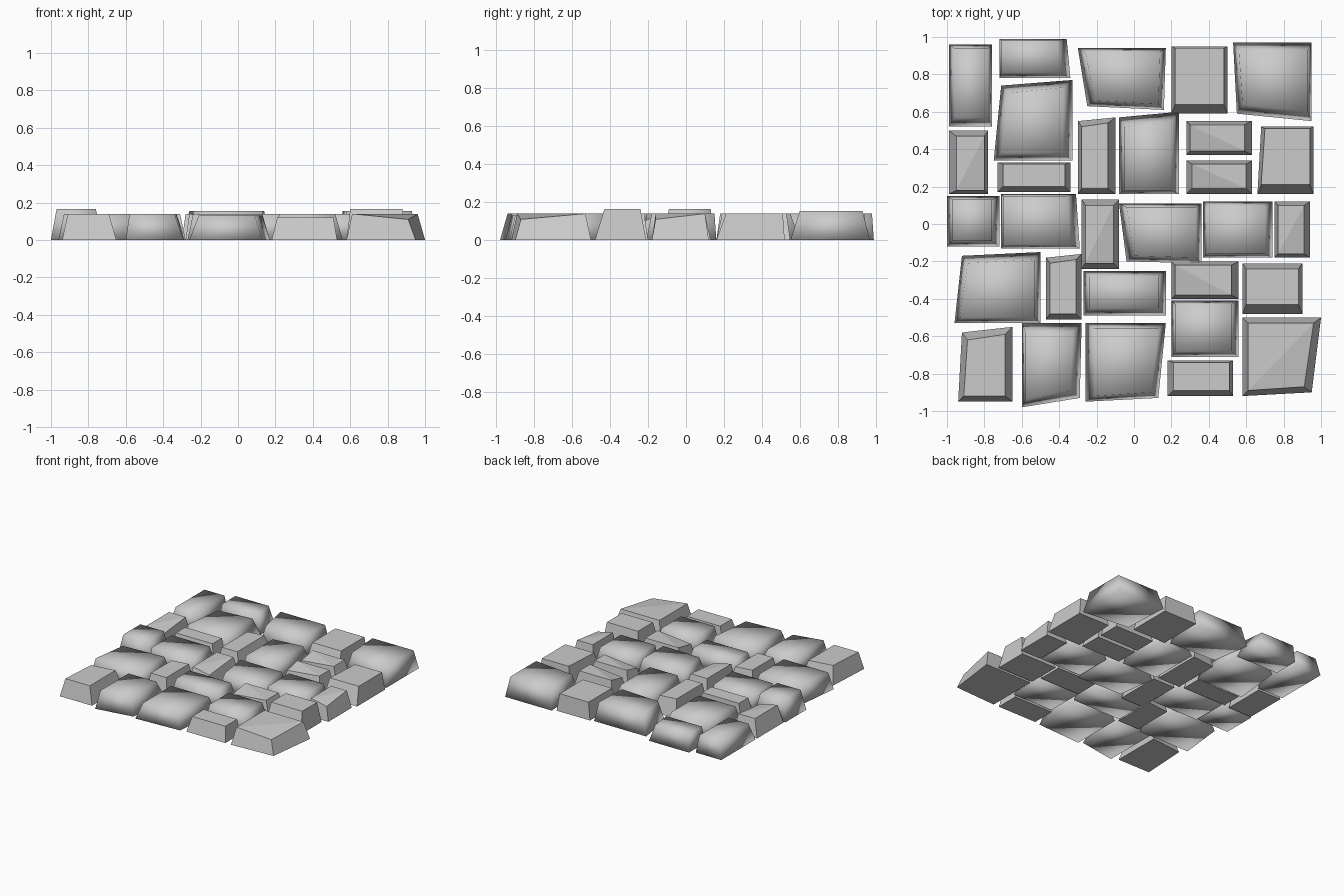
import bpy
import bmesh

cube = bpy.data.objects.get("Cube")
if cube:
    bpy.data.objects.remove(cube, do_unlink=True)

grey = bpy.data.materials.new("stone grey")
grey.use_nodes = True
colour = (.6, .6, .6, 1)
grey.diffuse_color = colour
grey.node_tree.nodes["Principled BSDF"].inputs["Base Color"].default_value = colour

CORNERS = ("sw", "se", "ne", "nw")
REGULAR, TALL = .14, .165


def stone(name, west, east, south, north, inset=(.03, .03, .03, .03),
          height=REGULAR, soft=True, dip=None, **nudge):
    """Tapered block: base bounds, top insets (west, east, south, north),
    optional corner shifts, and an optional lowered top corner."""
    bm = bmesh.new()
    w, e, s, n = inset
    base_xy = dict(sw=(west, south), se=(east, south), ne=(east, north), nw=(west, north))
    inward = dict(sw=(w, s), se=(-e, s), ne=(-e, -n), nw=(w, -n))
    base, top = [], []
    for key in CORNERS:
        shift = nudge.get(key, (0, 0))
        x, y = (a + b for a, b in zip(base_xy[key], shift))
        dx, dy = inward[key]
        base.append(bm.verts.new((x, y, 0)))
        z = height - (.03 if key == dip else 0)
        top.append(bm.verts.new((x + dx, y + dy, z)))
    bm.faces.new(base[::-1])
    for i in range(4):
        j = (i + 1) % 4
        bm.faces.new((base[i], base[j], top[j], top[i]))
    # The top is split along the fold beside the lowered corner
    k = CORNERS.index(dip) if dip else 0
    ring = top[k:] + top[:k]
    bm.faces.new((ring[0], ring[1], ring[3]))
    bm.faces.new((ring[1], ring[2], ring[3]))
    bmesh.ops.recalc_face_normals(bm, faces=bm.faces)
    for face in bm.faces:
        face.smooth = soft
    mesh = bpy.data.meshes.new(name)
    bm.to_mesh(mesh)
    bm.free()
    mesh.materials.append(grey)
    bpy.context.collection.objects.link(bpy.data.objects.new(name, mesh))


# Back row
stone("back_left_corner_stone", -.99, -.76, .52, .96, (.03, .02, .05, .02))
stone("back_left_flat_stone", -.72, -.34, .78, .99, (.01, .05, .03, .01), ne=(-.02, 0))
stone("back_middle_stone", -.3, .17, .61, .94, (.04, .03, .03, .02), height=.155,
      sw=(.05, .02), se=(-.01, 0))
stone("back_right_flat_stone", .2, .5, .59, .95, (.02, .02, .05, .01), soft=False)
stone("back_right_corner_stone", .53, .95, .55, .97, (.03, .02, .05, .04), height=.155,
      sw=(.02, .04))

# Second row
stone("large_left_stone", -.75, -.33, .34, .77, (.04, .05, .04, .04),
      nw=(.04, -.03))
stone("narrow_left_stone", -.73, -.34, .17, .33, (.03, .03, .03, .01), soft=False)
stone("left_edge_folded_stone", -.99, -.78, .16, .5, (.04, .02, .02, .03),
      soft=False, dip="se")
stone("upright_left_stone", -.3, -.1, .16, .57, (.02, .04, .03, .03), soft=False,
      nw=(0, -.02))
stone("upright_middle_stone", -.08, .24, .16, .6, (.03, .04, .02, .05), nw=(0, -.03))
stone("upper_folded_stone", .28, .63, .37, .55, (.02, .04, .02, .02),
      soft=False, dip="sw")
stone("lower_folded_stone", .28, .63, .16, .34, (.03, .03, .03, .02),
      soft=False, dip="sw")
stone("right_edge_square_stone", .66, .96, .16, .52, (.02, .02, .05, .01),
      soft=False, nw=(.02, 0))

# Centre row
stone("left_edge_tall_stone", -1, -.72, -.12, .15, (.03, .04, .03, .02), height=TALL)
stone("centre_left_stone", -.71, -.29, -.13, .16, (.01, .05, .02, .01), ne=(-.02, 0))
stone("centre_folded_stone", -.28, -.08, -.24, .13, (.02, .03, .03, .03),
      soft=False, dip="se")
stone("centre_stone", -.08, .36, -.21, .11, (.04, .03, .03, .02), sw=(.04, .01))
stone("centre_right_stone", .37, .74, -.18, .12, (.02, .04, .02, .02))
stone("right_edge_folded_stone", .75, .94, -.18, .12, (.02, .03, .02, .02),
      soft=False, dip="se")

# Fourth row
stone("large_front_left_stone", -.96, -.5, -.53, -.15, (.03, .03, .03, .04),
      nw=(.04, -.02))
stone("upright_front_stone", -.47, -.28, -.51, -.16, (.02, .03, .03, .03),
      soft=False, nw=(0, -.02))
stone("wide_front_stone", -.27, .17, -.49, -.25, (.03, .04, .04, .03))
stone("front_folded_stone", .2, .56, -.4, -.2, (.02, .04, .02, .02),
      soft=False, dip="sw")
stone("right_tall_stone", .58, .9, -.48, -.21, (.02, .02, .05, .03),
      height=TALL, soft=False)

# Front row
stone("front_left_corner_stone", -.94, -.65, -.95, -.55, (.03, .04, .03, .04),
      soft=False, nw=(.02, -.03))
stone("front_left_stone", -.6, -.28, -.98, -.53, (.02, .05, .04, .05),
      se=(-.01, .05))
stone("front_middle_stone", -.26, .17, -.95, -.53, (.05, .04, .03, .03), height=.13,
      se=(-.04, .02))
stone("front_right_square_stone", .2, .56, -.71, -.41, (.02, .04, .03, .02))
stone("front_right_narrow_stone", .18, .53, -.92, -.73, (.03, .02, .03, .01),
      height=.12, soft=False)
stone("front_right_corner_stone", .58, 1, -.92, -.5, (.03, .04, .03, .03),
      soft=False, dip="se", se=(-.05, .02))
